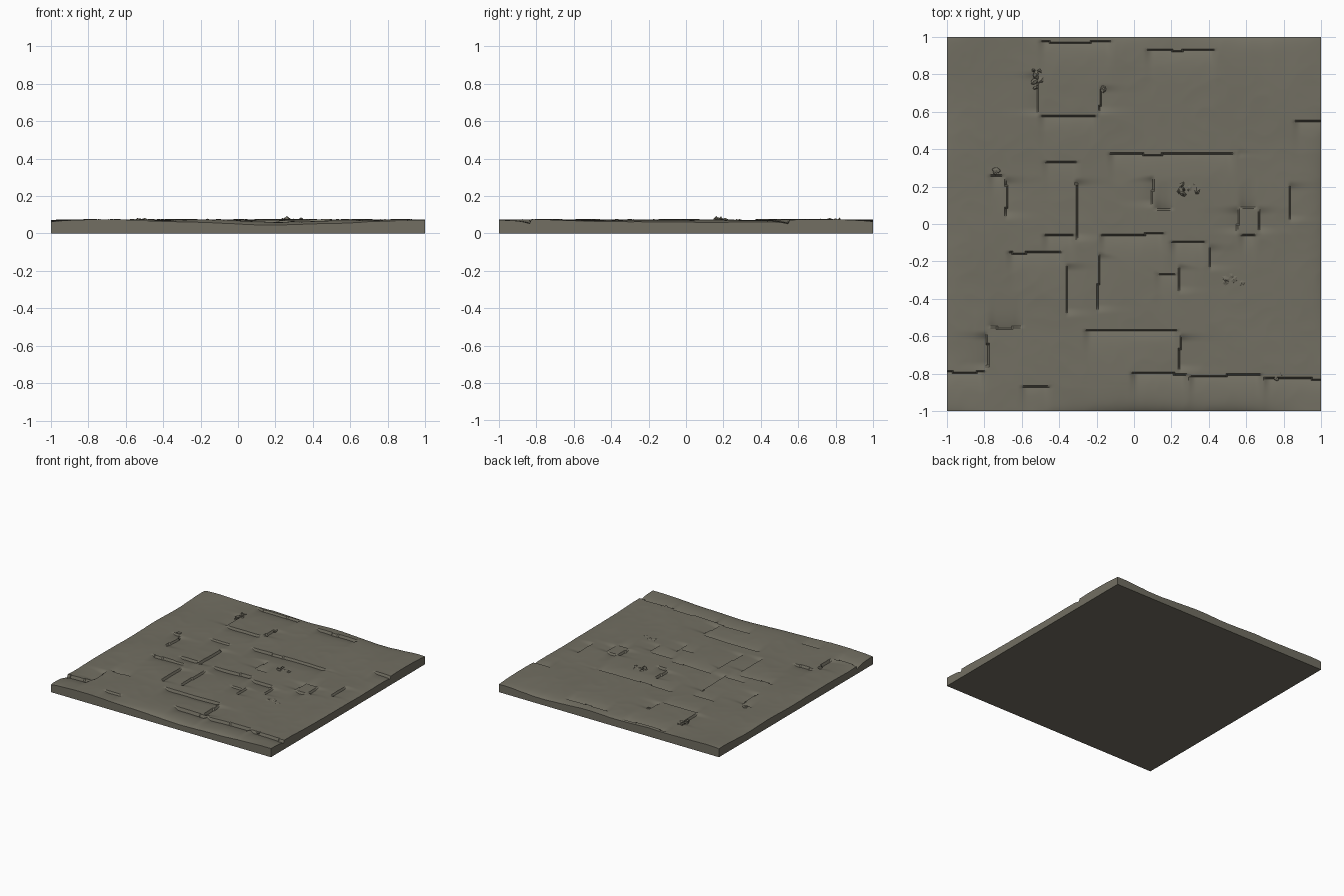
import bpy, bmesh, math, random
from mathutils import Vector, Matrix, noise

if "Cube" in bpy.data.objects:
    bpy.data.objects.remove(bpy.data.objects["Cube"])

random.seed(4)
N = 220          # grid resolution of the worn upper face
TOP = 0.076

stone = bpy.data.materials.new("olive grey stone")
stone.diffuse_color = (0.168, 0.158, 0.122, 1)
stone.use_nodes = True
stone.node_tree.nodes["Principled BSDF"].inputs["Base Color"].default_value = stone.diffuse_color

# Stone joints running along x: y, x start, x end, depth (+ = low side towards -y)
JOINTS_X = [
    (.93, .05, .45, .022), (.97, -.52, -.1, .018), (.575, -.52, -.18, .02),
    (.38, -.15, .55, .02), (.33, -.5, -.28, .014), (.55, .84, 1.1, .022),
    (-.06, -.5, -.3, .02), (-.055, -.2, .18, .022), (-.095, .18, .4, .022),
    (-.15, -.69, -.36, .02), (-.57, -.28, .25, .022), (-.55, -.79, -.58, -.018),
    (-.79, -1.1, -.78, .026), (-.80, -.03, .3, .026), (-.81, .28, .7, .024),
    (-.825, .68, 1.1, .024), (-.87, -.62, -.43, .016), (.08, .1, .22, -.02),
    (.09, .55, .67, -.016), (-.06, .55, .67, .018), (-.26, .1, .25, .014),
    (.265, -.79, -.68, .018)]
# Stone joints running along y: x, y start, y end, depth (+ = low side towards +x)
JOINTS_Y = [
    (-.305, -.1, .25, .02), (-.51, .57, .82, -.018), (-.185, .58, .75, .018),
    (-.36, -.5, -.2, .02), (-.19, -.48, -.14, .018), (.1, .08, .27, -.018),
    (.245, -.8, -.58, .022), (.555, -.06, .1, -.016), (.67, -.06, .1, .016),
    (-.785, -.79, -.57, -.022), (.83, 0, .23, .018), (.24, -.38, -.2, .016),
    (.4, -.26, -.1, .014), (-.68, .02, .26, .016), (.555, .35, .4, .016)]


def smooth(t):
    t = min(max(t, 0), 1)
    return t * t * (3 - 2 * t)


def joint_drop(across, along, joint):
    """Sharp drop on one side of a joint that fades back to the level."""
    line, a, b, depth = joint
    if not a < along < b:
        return 0
    wander = 0.012 * noise.noise(Vector((along * 5, line * 9, 3)))
    d = (line + wander - across) * (1 if depth > 0 else -1)
    if d <= 0 or d > 0.3:
        return 0
    ends = smooth((along - a) / 0.05) * smooth((b - along) / 0.05)
    return abs(depth) * ends * math.exp(-d / 0.06)


def height(x, y):
    drop = 0
    for j in JOINTS_X:
        drop = max(drop, joint_drop(y, x, j))
    for j in JOINTS_Y:
        j = (-j[0],) + j[1:]
        drop = max(drop, joint_drop(-x, y, j))
    # gentle hollows
    drop += 0.010 * max(0, noise.noise(Vector((x * 2.2, y * 2.2, 7))) + 0.2)
    drop += 0.002 * abs(noise.noise(Vector((x * 8, y * 8, 1))))
    # worn, uneven outer border
    for e, amount in ((1 + x, 1), (1 + y, 1.2), (1 - x, .7), (1 - y, .8)):
        if e < 0.15:
            wear = 0.5 + 0.9 * noise.noise(Vector((x * 2.5, y * 2.5, 11)))
            drop += amount * max(wear, 0.05) * 0.018 * math.exp(-e / 0.035)
    return max(TOP - drop, 0.035)


# Floor slab: worn upper face, straight sides, flat underside
bm = bmesh.new()
grid = []
for j in range(N + 1):
    y = -1 + 2 * j / N
    grid.append([bm.verts.new((-1 + 2 * i / N, y, height(-1 + 2 * i / N, y)))
                 for i in range(N + 1)])
for j in range(N):
    for i in range(N):
        bm.faces.new((grid[j][i], grid[j][i + 1], grid[j + 1][i + 1], grid[j + 1][i]))
rim = (grid[0][:-1] + [r[N] for r in grid[:-1]]
       + grid[N][:0:-1] + [r[0] for r in grid[:0:-1]])
foot = [bm.verts.new((v.co.x, v.co.y, 0)) for v in rim]
for k in range(len(rim)):
    n = (k + 1) % len(rim)
    bm.faces.new((rim[k], foot[k], foot[n], rim[n]))
bm.faces.new(foot[::-1])
bmesh.ops.recalc_face_normals(bm, faces=bm.faces[:])
mesh = bpy.data.meshes.new("floor_slab")
bm.to_mesh(mesh)
bm.free()
slab = bpy.data.objects.new("floor_slab", mesh)
bpy.context.collection.objects.link(slab)
mesh.materials.append(stone)
bpy.context.view_layer.objects.active = slab
slab.select_set(True)
bpy.ops.object.shade_smooth_by_angle(angle=math.radians(32))

# Broken chips: clusters of low shards (x, y, spread x, spread y, count, top)
CHIPS = [(-.52, .77, .02, .06, 6, .094), (.29, .19, .05, .03, 8, .094),
         (.53, -.30, .05, .025, 6, .08), (.78, -.81, .025, .015, 4, .078),
         (-.17, .73, .008, .03, 3, .08), (-.76, .27, .03, .02, 3, .078)]
bm = bmesh.new()
for cx, cy, sx, sy, count, top in CHIPS:
    for k in range(count):
        r = random.uniform(.008, .018)
        z = random.uniform(.076, top)
        x, y = cx + random.uniform(-sx, sx), cy + random.uniform(-sy, sy)
        m = (Matrix.Translation((x, y, 0.068))
             @ Matrix.Rotation(random.uniform(0, 3), 4, 'Z')
             @ Matrix.Diagonal((r * 1.5, r, z - 0.068, 1)))
        shard = bmesh.ops.create_icosphere(bm, subdivisions=1, radius=1, matrix=m)
        for v in shard["verts"]:
            v.co.x += random.uniform(-.004, .004)
            v.co.y += random.uniform(-.004, .004)
mesh = bpy.data.meshes.new("broken_chips")
bm.to_mesh(mesh)
bm.free()
mesh.materials.append(stone)
bpy.context.collection.objects.link(bpy.data.objects.new("broken_chips", mesh))
